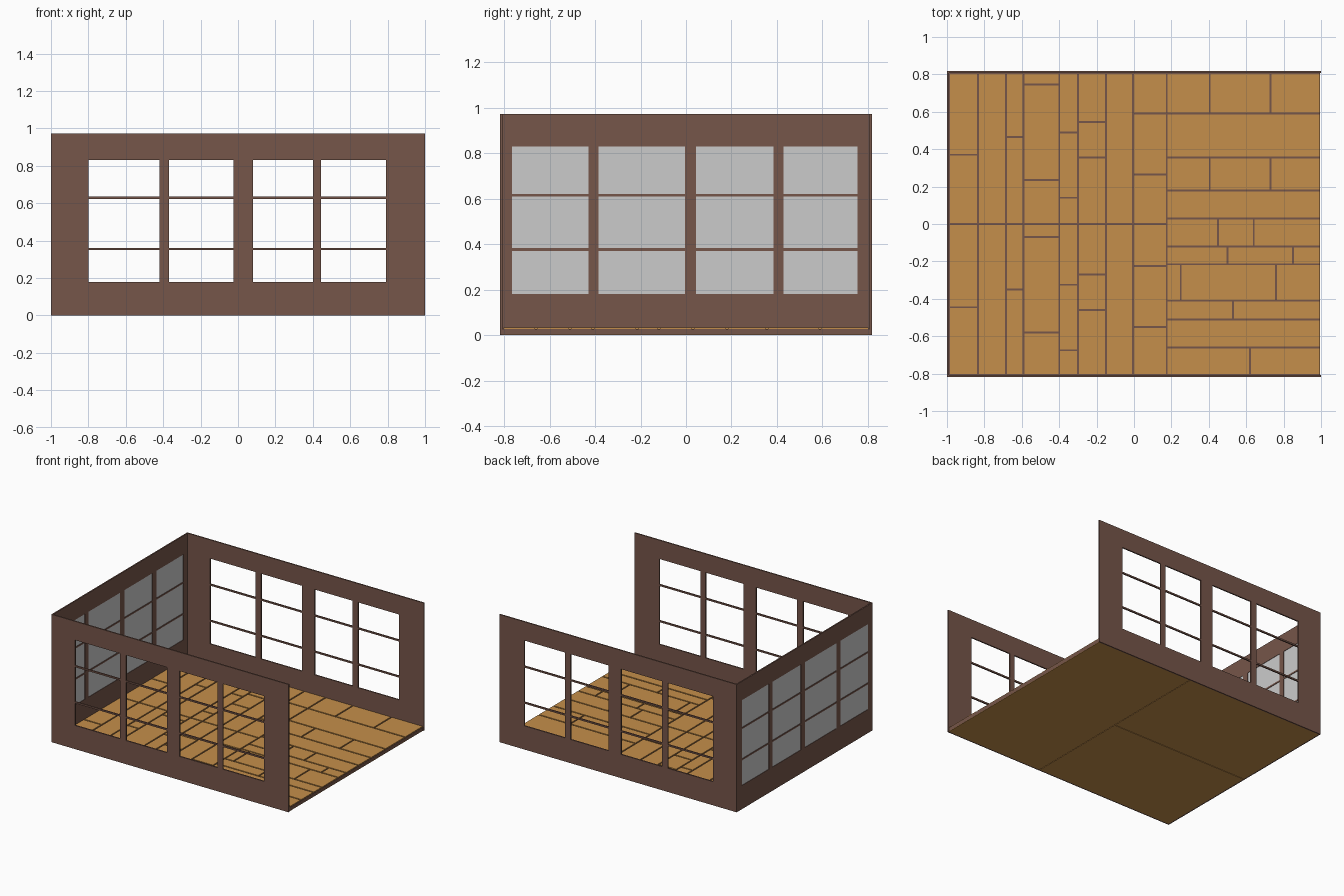
import bpy, bmesh

if "Cube" in bpy.data.objects:
    bpy.data.objects.remove(bpy.data.objects["Cube"])

W, D, H, T = 1.0, 0.815, 0.973, 0.010   # half width, half depth, wall height, thickness
GAP = 0.010                              # groove between planks


def material(name, rgb):
    m = bpy.data.materials.new(name)
    m.diffuse_color = (*rgb, 1)
    m.use_nodes = True
    m.node_tree.nodes["Principled BSDF"].inputs["Base Color"].default_value = m.diffuse_color
    return m


BROWN = material("dark_brown", (0.18, 0.092, 0.068))
WOOD = material("plank_wood", (0.56, 0.275, 0.07))


def finish(name, bm, mat=None):
    bmesh.ops.recalc_face_normals(bm, faces=bm.faces[:])
    me = bpy.data.meshes.new(name)
    bm.to_mesh(me)
    bm.free()
    ob = bpy.data.objects.new(name, me)
    bpy.context.collection.objects.link(ob)
    if mat:
        me.materials.append(mat)
    return ob


def boxes(name, spans, mat=None):
    """One object made of boxes (x0, x1, y0, y1, z0, z1)."""
    bm = bmesh.new()
    for x0, x1, y0, y1, z0, z1 in spans:
        vs = bmesh.ops.create_cube(bm, size=1)["verts"]
        bmesh.ops.scale(bm, vec=(x1 - x0, y1 - y0, z1 - z0), verts=vs)
        bmesh.ops.translate(bm, vec=((x0 + x1) / 2, (y0 + y1) / 2, (z0 + z1) / 2), verts=vs)
    return finish(name, bm, mat)


def window_wall(name, half, windows, panes, place):
    """Flat grid with the pane cells left open, then extruded to thickness."""
    us = [-half] + [u for w in windows for u in w] + [half]
    zs = [0] + [z for p in panes for z in p] + [H]
    bm = bmesh.new()
    v = [[bm.verts.new(place(u, z, 0)) for z in zs] for u in us]
    for i in range(len(us) - 1):
        for j in range(len(zs) - 1):
            if not (i % 2 and j % 2):
                bm.faces.new((v[i][j], v[i + 1][j], v[i + 1][j + 1], v[i][j + 1]))
    new = bmesh.ops.extrude_face_region(bm, geom=bm.faces[:], use_keep_orig=True)["geom"]
    depth = place(0, 0, T) - place(0, 0, 0)
    bmesh.ops.translate(bm, vec=depth, verts=[g for g in new if isinstance(g, bmesh.types.BMVert)])
    return finish(name, bm, BROWN)


from mathutils import Vector

# Front and back walls with open windows
long_windows = [(-0.80, -0.42), (-0.37, -0.025), (0.08, 0.40), (0.445, 0.79)]
long_panes = [(0.18, 0.349), (0.361, 0.624), (0.636, 0.83)]
for name, y, s in (("front_wall", -D - 0.003, 1), ("back_wall", D + 0.003, -1)):
    window_wall(name, W, long_windows, long_panes,
                lambda u, z, d: Vector((u, y + s * d, z)))

# Left wall with glazed windows
side_windows = [(-0.765, -0.43), (-0.385, -0.005), (0.045, 0.385), (0.43, 0.755)]
side_panes = [(0.18, 0.371), (0.383, 0.609), (0.621, 0.83)]
window_wall("left_wall", D - T + 0.003, side_windows, side_panes,
            lambda u, z, d: Vector((-W + d, u, z)))
boxes("window_glass", [(-W + 0.003, -W + 0.007, *w, *p)
                       for w in side_windows for p in side_panes])

# Floor base, showing as brown grooves and edges
F = D - T + 0.003
boxes("floor_base", [(-W + T, 0.995, -F, F, 0.003, 0.028)], BROWN)

# Underside sheets with thin seams
SX, S = 0.175, 0.002
boxes("floor_underside", [(SX + S, 0.995, -F, F, 0, 0.004),
                          (-W + T, SX - S, S, F, 0, 0.004),
                          (-W + T, SX - S, -F, -S, 0, 0.004)], WOOD)

# Left floor planks: (column edge, cuts in the back half, repeated in the front half)
columns = [(-0.835, [0.37]), (-0.685, []), (-0.59, [0.465]), (-0.40, [0.235, 0.745]),
           (-0.30, [0.14, 0.49]), (-0.15, [0.355, 0.545]), (-0.005, []),
           (SX, [0.265, 0.59])]
# Right floor planks: (row edge, cuts along x)
rows = [(-0.66, [0.62]), (-0.51, []), (-0.41, [0.53]), (-0.215, [0.25, 0.76]),
        (-0.12, [0.5, 0.85]), (0.03, [0.45, 0.64]), (0.18, []), (0.355, [0.405, 0.73]),
        (0.59, []), (F, [0.405, 0.73])]
g, planks = GAP / 2, []
x0 = -W + T
for x1, cuts in columns:
    ys = [-F] + [c - D for c in cuts] + [0] + cuts + [F]
    planks += [(x0 + g, x1 - g, a + g, b - g, 0.026, 0.034) for a, b in zip(ys, ys[1:])]
    x0 = x1
y0 = -F
for y1, cuts in rows:
    xs = [SX] + cuts + [0.998]
    planks += [(a + g, b - g, y0 + g, y1 - g, 0.026, 0.034) for a, b in zip(xs, xs[1:])]
    y0 = y1
boxes("floor_planks", planks, WOOD)
